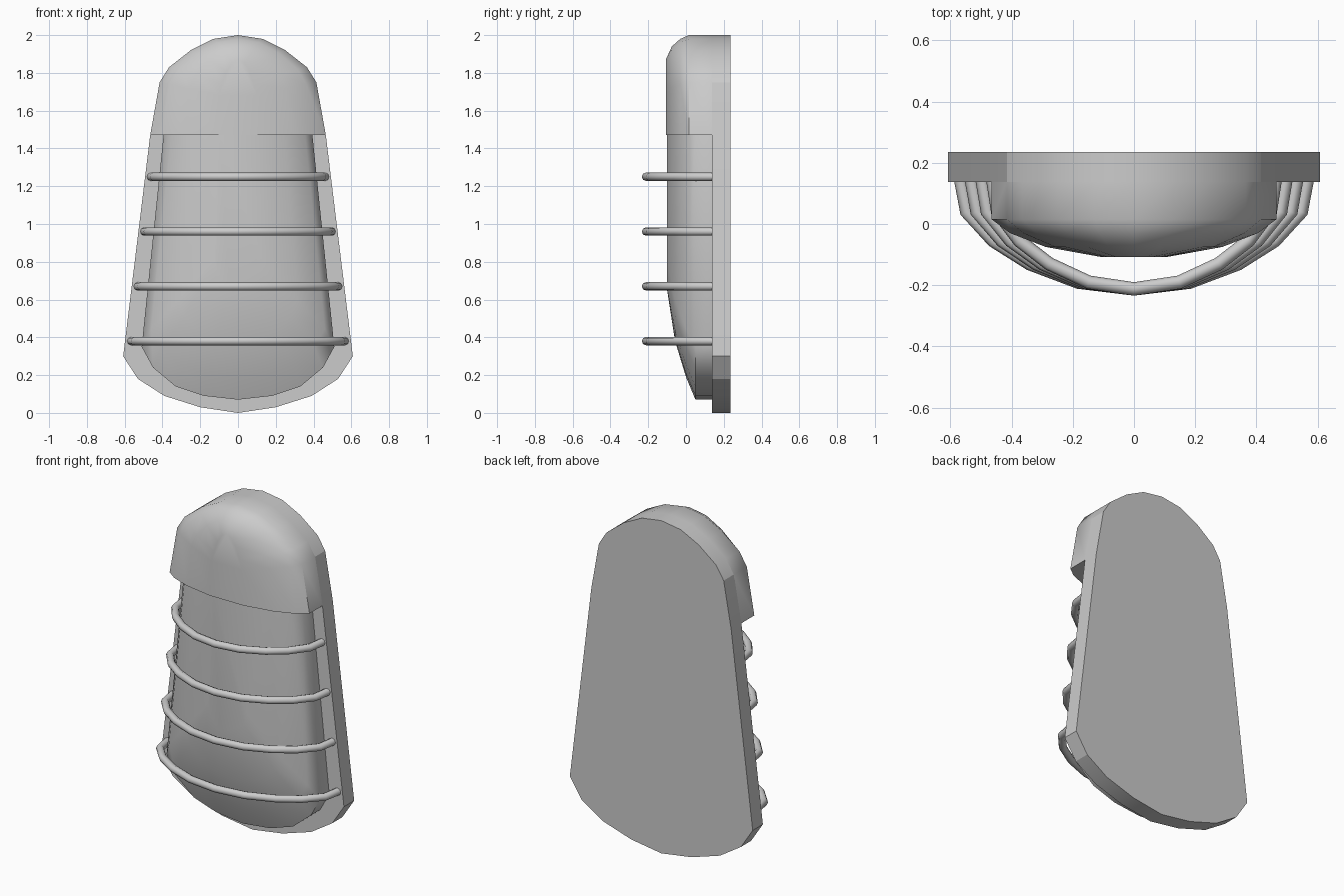
import bpy, bmesh, math

if "Cube" in bpy.data.objects:
    bpy.data.objects.remove(bpy.data.objects["Cube"])


def mirrored(half):
    """Half outline from the right end to the centre point -> full outline."""
    return half + [(-x, z) for x, z in reversed(half[:-1])]


def loft(name, rings, angle=35):
    """Skin closed rings of equal length and cap both ends."""
    bm = bmesh.new()
    vs = [[bm.verts.new(p) for p in r] for r in rings]
    n = len(vs[0])
    for a, b in zip(vs, vs[1:]):
        for i in range(n):
            j = (i + 1) % n
            bm.faces.new((a[i], a[j], b[j], b[i]))
    bm.faces.new(vs[0])
    bm.faces.new(vs[-1])
    bmesh.ops.recalc_face_normals(bm, faces=bm.faces)
    me = bpy.data.meshes.new(name)
    bm.to_mesh(me)
    bm.free()
    ob = bpy.data.objects.new(name, me)
    bpy.context.collection.objects.link(ob)
    smooth(ob, angle)
    return ob


def smooth(ob, angle):
    bpy.ops.object.select_all(action='DESELECT')
    ob.select_set(True)
    bpy.context.view_layer.objects.active = ob
    bpy.ops.object.shade_smooth_by_angle(angle=math.radians(angle))


def domed(outline, z_base, z_tip, steps):
    """Rings shrinking toward the front: steps are (x scale, tip z, y)."""
    return [[(x * sx, y, z_base + (z - z_base) * (tip - z_base) / (z_tip - z_base))
             for x, z in outline] for sx, tip, y in steps]


# outlines
top_half = [(0.465, 1.47), (0.415, 1.75), (0.365, 1.83), (0.25, 1.92), (0.13, 1.98), (0, 2.0)]
bottom_half = [(0.608, 0.30), (0.53, 0.18), (0.39, 0.09), (0.20, 0.03), (0, 0.0)]
lens_half = [(0.392, 1.49), (0.51, 0.35), (0.45, 0.24), (0.33, 0.14), (0.18, 0.09), (0, 0.07)]
hood_outline = mirrored(top_half)
plate_outline = hood_outline + list(reversed(mirrored(bottom_half)))

# flat back plate
loft("back_plate", [[(x, y, z) for x, z in plate_outline] for y in (0.235, 0.138)], 20)

# domed hood over the top
loft("hood", domed(hood_outline, 1.47, 2.0, [
    (1, 2.0, 0.14), (1, 2.0, 0.015), (0.87, 1.98, -0.03),
    (0.62, 1.94, -0.075), (0.24, 1.87, -0.107)]), 50)

# bulging lens
loft("lens", domed(mirrored(lens_half), 1.49, 0.07, [
    (1, 0.07, 0.145), (1, 0.07, 0.05), (0.9, 0.19, 0.0),
    (0.62, 0.38, -0.058), (0.25, 0.65, -0.1)]), 50)

# guard bars
arc_half = [(1, 0.15), (0.965, 0.04), (0.81, -0.055), (0.60, -0.13), (0.32, -0.19), (0, -0.212)]
for i in range(4):
    z, w = 0.38 + 0.29 * i, 0.567 - 0.035 * i
    pts = mirrored(arc_half)
    cu = bpy.data.curves.new(f"guard_bar_{i + 1}", 'CURVE')
    cu.dimensions = '3D'
    cu.bevel_depth = 0.022
    cu.bevel_resolution = 2
    cu.use_fill_caps = True
    sp = cu.splines.new('POLY')
    sp.points.add(len(pts) - 1)
    for p, (x, y) in zip(sp.points, pts):
        p.co = (x * w, y, z, 1)
    ob = bpy.data.objects.new(cu.name, cu)
    bpy.context.collection.objects.link(ob)
    bpy.ops.object.select_all(action='DESELECT')
    ob.select_set(True)
    bpy.context.view_layer.objects.active = ob
    bpy.ops.object.convert(target='MESH')
    smooth(bpy.context.view_layer.objects.active, 50)
